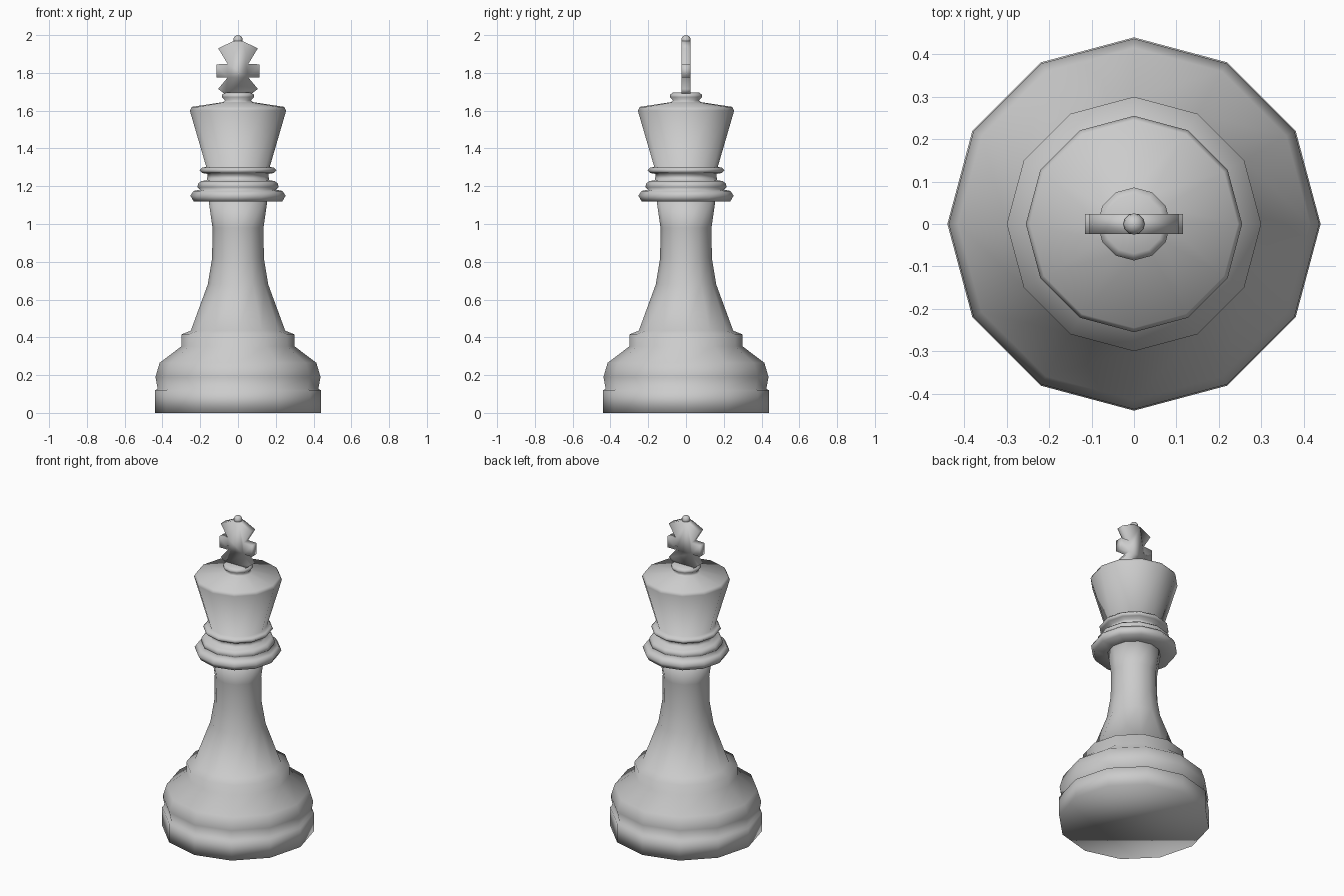
import bpy, bmesh
from math import sin, cos, pi

if "Cube" in bpy.data.objects:
    bpy.data.objects.remove(bpy.data.objects["Cube"])

SIDES = 12


def finish(bm, name):
    bmesh.ops.recalc_face_normals(bm, faces=bm.faces)
    for f in bm.faces:
        f.smooth = True
    me = bpy.data.meshes.new(name)
    bm.to_mesh(me)
    bm.free()
    ob = bpy.data.objects.new(name, me)
    bpy.context.collection.objects.link(ob)
    return ob


def lathe(name, profile, sides=SIDES):
    """Turn (radius, height) points about z, capping both ends."""
    bm = bmesh.new()
    rings = [[bm.verts.new((r * cos(2 * pi * i / sides), r * sin(2 * pi * i / sides), z))
              for i in range(sides)] for r, z in profile]
    for a, b in zip(rings, rings[1:]):
        for i in range(sides):
            j = (i + 1) % sides
            bm.faces.new((a[i], a[j], b[j], b[i]))
    bm.faces.new(rings[0][::-1])
    bm.faces.new(rings[-1])
    return finish(bm, name)


# Turned body: plinth, bell, step and stem
lathe("base_and_stem", [
    (.44, 0), (.44, .12), (.425, .127), (.437, .19), (.415, .265),
    (.30, .352), (.30, .415), (.25, .435), (.16, .68), (.137, .82),
    (.135, .98), (.155, 1.12)])

# Collar rings and flared head
lathe("collar_and_head", [
    (.145, 1.118), (.235, 1.12), (.252, 1.15), (.235, 1.175), (.20, 1.182),
    (.215, 1.195), (.21, 1.215), (.195, 1.227), (.165, 1.232), (.16, 1.265),
    (.19, 1.27), (.203, 1.285), (.19, 1.298), (.168, 1.302),
    (.255, 1.60), (.245, 1.62), (.08, 1.645), (.07, 1.655),
    (.086, 1.672), (.086, 1.684), (.07, 1.695)])

# Flat flared cross: right half outline mirrored, then extruded through y
half = [(.065, 1.685), (.105, 1.715), (.055, 1.775), (.115, 1.775),
        (.115, 1.845), (.055, 1.848), (.105, 1.93), (.025, 1.968)]
outline = half + [(-x, z) for x, z in reversed(half)]
bm = bmesh.new()
face = bm.faces.new([bm.verts.new((x, -.024, z)) for x, z in outline])
ext = bmesh.ops.extrude_face_region(bm, geom=[face])
bmesh.ops.translate(bm, vec=(0, .048, 0),
                    verts=[g for g in ext["geom"] if isinstance(g, bmesh.types.BMVert)])
finish(bm, "cross")

# Small ball on top
bm = bmesh.new()
bmesh.ops.create_uvsphere(bm, u_segments=12, v_segments=8, radius=.025)
bmesh.ops.translate(bm, vec=(0, 0, 1.975), verts=bm.verts)
finish(bm, "top_ball")
